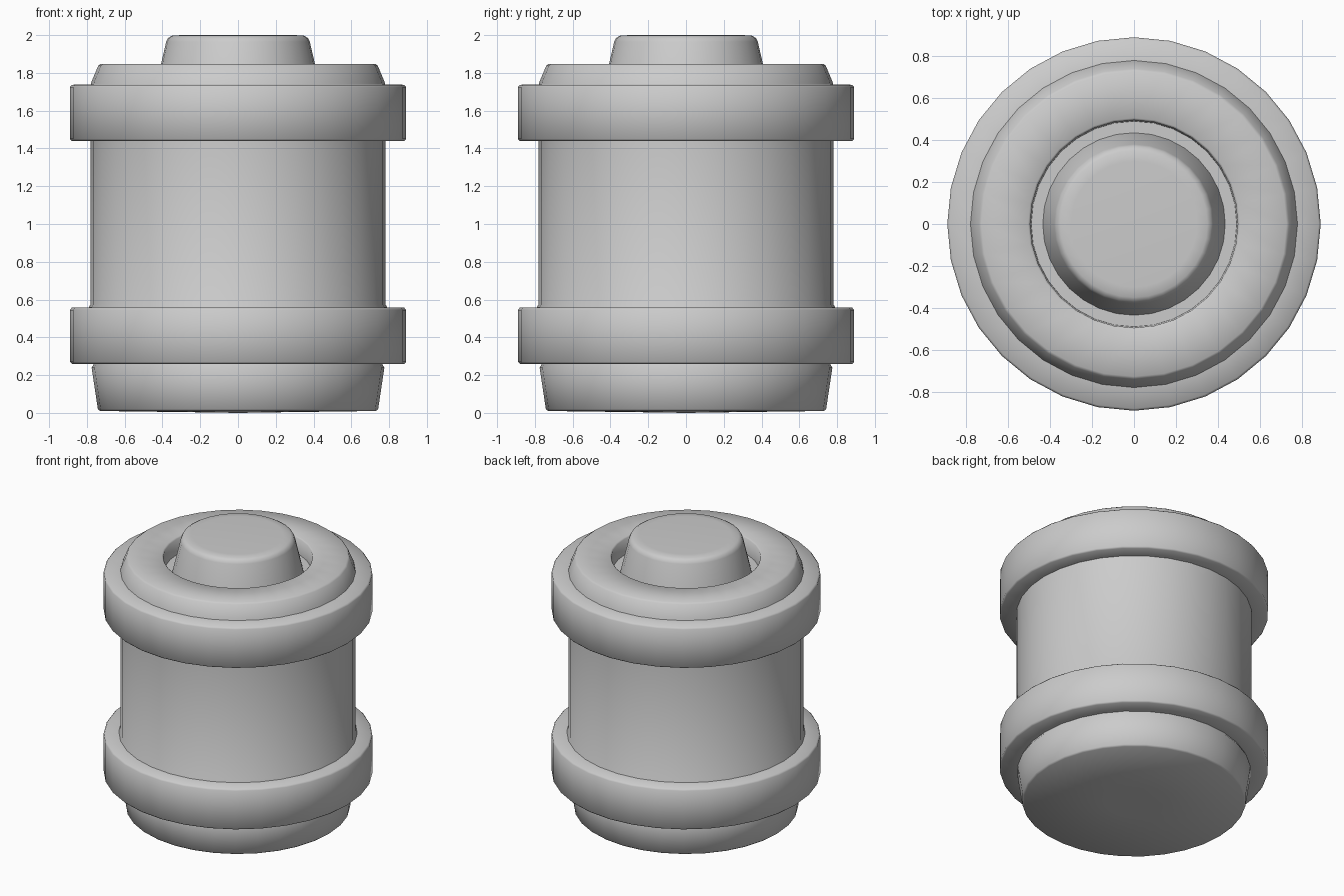
import bpy
import math

cube = bpy.data.objects.get("Cube")
if cube:
    bpy.data.objects.remove(cube, do_unlink=True)

SIDES = 32

grey = bpy.data.materials.new("plain_grey")
grey.use_nodes = True
colour = (0.6, 0.6, 0.6, 1)
grey.diffuse_color = colour
grey.node_tree.nodes["Principled BSDF"].inputs["Base Color"].default_value = colour


def lathe(name, profile):
    """Turn a (radius, height) profile about z; radius 0 makes a pole."""
    verts, faces, rows = [], [], []
    for r, z in profile:
        start = len(verts)
        if r == 0:
            verts.append((0, 0, z))
            rows.append([start] * SIDES)
        else:
            for i in range(SIDES):
                a = math.tau * i / SIDES
                verts.append((r * math.cos(a), r * math.sin(a), z))
            rows.append(list(range(start, start + SIDES)))
    for low, high in zip(rows, rows[1:]):
        for i in range(SIDES):
            j = (i + 1) % SIDES
            quad = [low[i], low[j], high[j], high[i]]
            faces.append(list(dict.fromkeys(quad)))
    mesh = bpy.data.meshes.new(name)
    mesh.from_pydata(verts, [], faces)
    mesh.materials.append(grey)
    obj = bpy.data.objects.new(name, mesh)
    bpy.context.collection.objects.link(obj)
    bpy.ops.object.select_all(action="DESELECT")
    obj.select_set(True)
    bpy.context.view_layer.objects.active = obj
    bpy.ops.object.shade_smooth_by_angle(angle=math.radians(50))
    return obj


# Tapered foot with a faintly domed underside
lathe("base", [(0, 0), (0.2, 0.003), (0.73, 0.01), (0.742, 0.02),
               (0.775, 0.24), (0.765, 0.255), (0.765, 0.3)])

# Straight drum with a small fillet above the lower band
lathe("body", [(0.79, 0.5), (0.79, 0.56), (0.78, 0.575), (0.78, 1.5)])

# Two matching bands with softened edges
for name, z in (("lower_band", 0.26), ("upper_band", 1.44)):
    lathe(name, [(0.74, z), (0.88, z), (0.89, z + 0.01),
                 (0.89, z + 0.285), (0.88, z + 0.297), (0.74, z + 0.3)])

# Sloped lid with a round recess
lathe("lid", [(0.785, 1.72), (0.775, 1.755), (0.74, 1.838), (0.727, 1.848),
              (0.505, 1.848), (0.495, 1.84), (0.49, 1.73), (0.4, 1.73)])

# Tapered knob standing in the recess
lathe("knob", [(0.435, 1.73), (0.38, 1.965), (0.37, 1.985),
               (0.35, 1.997), (0.3, 2.0), (0, 2.0)])
